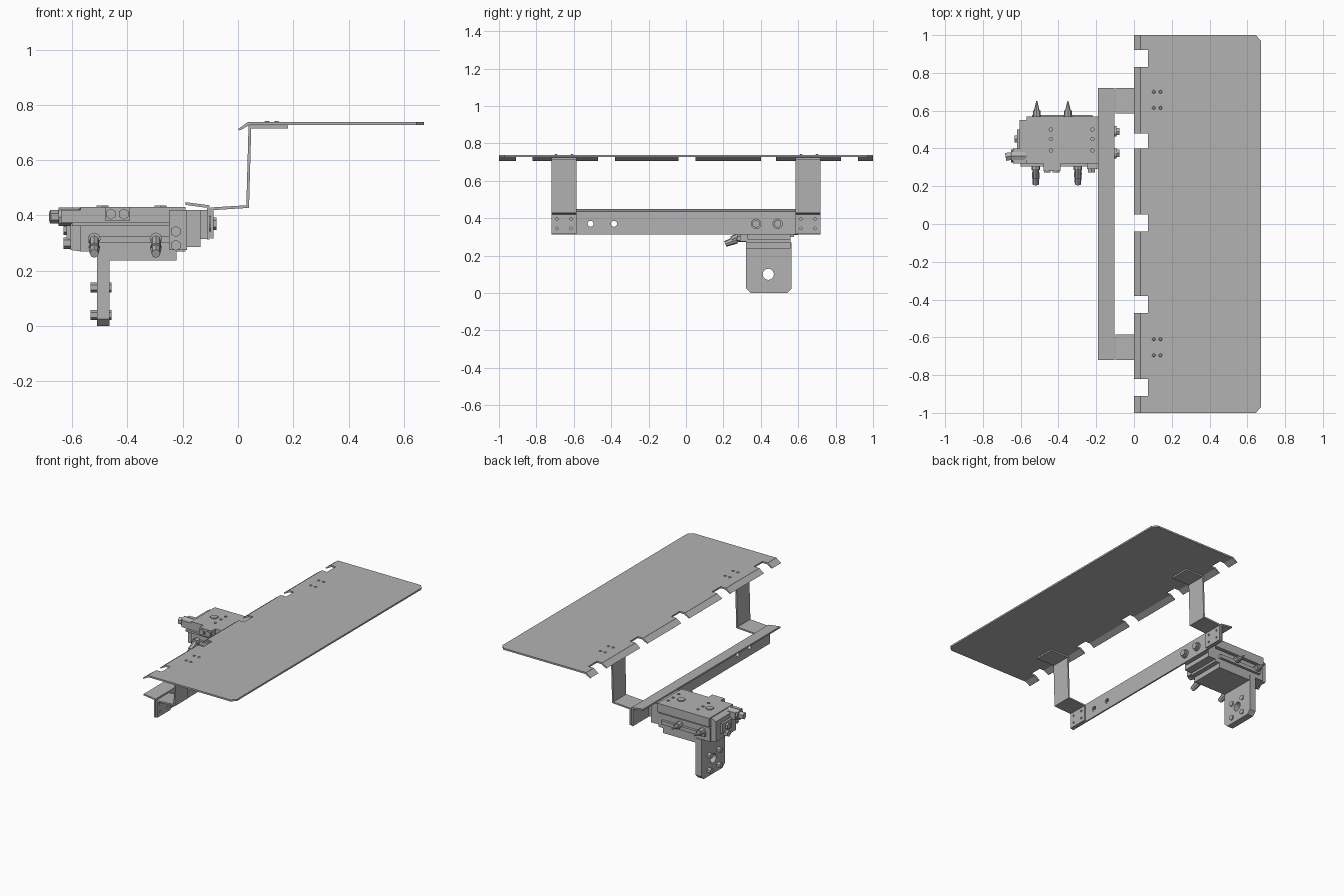
import bpy, bmesh
from mathutils import Vector

if "Cube" in bpy.data.objects:
    bpy.data.objects.remove(bpy.data.objects["Cube"])

steel = bpy.data.materials.new("grey_steel")
steel.use_nodes = True
GREY = (0.45, 0.45, 0.45, 1)
steel.diffuse_color = GREY
steel.node_tree.nodes["Principled BSDF"].inputs["Base Color"].default_value = GREY


def make(name, bm):
    bmesh.ops.recalc_face_normals(bm, faces=bm.faces)
    me = bpy.data.meshes.new(name)
    bm.to_mesh(me)
    bm.free()
    me.materials.append(steel)
    ob = bpy.data.objects.new(name, me)
    bpy.context.collection.objects.link(ob)
    return ob


def prism(name, pts, axis, a, b):
    """Extrude a flat outline along x, y or z from a to b."""
    put = {"x": lambda u, v: (a, u, v), "y": lambda u, v: (u, a, v),
           "z": lambda u, v: (u, v, a)}[axis]
    bm = bmesh.new()
    face = bm.faces.new([bm.verts.new(put(*p)) for p in pts])
    ext = bmesh.ops.extrude_face_region(bm, geom=[face])
    step = Vector([(b - a) * (axis == k) for k in "xyz"])
    bmesh.ops.translate(bm, vec=step, verts=[v for v in ext["geom"] if isinstance(v, bmesh.types.BMVert)])
    return make(name, bm)


def box(name, x0, x1, y0, y1, z0, z1):
    return prism(name, [(x0, y0), (x1, y0), (x1, y1), (x0, y1)], "z", z0, z1)


def rod(name, start, end, r, sides=6, r2=None):
    """Round or hexagonal rod, optionally tapered."""
    a, b = Vector(start), Vector(end)
    bm = bmesh.new()
    bmesh.ops.create_cone(bm, cap_ends=True, segments=sides, radius1=r,
                          radius2=r if r2 is None else r2, depth=(b - a).length)
    bm.transform((b - a).to_track_quat("Z", "Y").to_matrix().to_4x4())
    bmesh.ops.translate(bm, vec=(a + b) / 2, verts=bm.verts)
    return make(name, bm)


def sheet(name, path, y0, y1, t):
    """Bent strip following an x-z path."""
    bm = bmesh.new()
    rows = [[bm.verts.new((x, y, z)) for y in (y0, y1)] for x, z in path]
    for p, q in zip(rows, rows[1:]):
        bm.faces.new((p[0], p[1], q[1], q[0]))
    ob = make(name, bm)
    mod = ob.modifiers.new("thickness", "SOLIDIFY")
    mod.thickness, mod.offset, mod.use_even_offset = t, 0, True
    return ob


def drill(ob, start, end, r):
    cutter = rod("hole_cutter", start, end, r, 16)
    mod = ob.modifiers.new("hole", "BOOLEAN")
    mod.operation, mod.object, mod.solver = "DIFFERENCE", cutter, "EXACT"
    cutter.hide_render = True
    cutter.hide_set(True)
    bpy.context.view_layer.objects.active = ob
    for m in list(ob.modifiers):
        bpy.ops.object.modifier_apply(modifier=m.name)
    bpy.data.objects.remove(cutter)


# Shelf deck with notched edge and clipped outer corners
notches = [(-.91, -.82), (-.47, -.38), (-.04, .05), (.40, .48), (.83, .92)]
outline = [(.035, -1), (.645, -1), (.672, -.97), (.672, .97), (.645, 1), (.035, 1)]
for lo, hi in reversed(notches):
    outline += [(.035, hi), (.075, hi), (.075, lo), (.035, lo)]
prism("shelf_deck", outline, "z", .727, .738)

# Sloping lip tabs between the notches
edges = [-1] + [y for n in notches for y in n] + [1]
for lo, hi in zip(edges[::2], edges[1::2]):
    prism("shelf_lip", [(0, .712), (.036, .738), (.044, .728), (.006, .707)], "y", lo, hi)

# Angle rail with a raised flange
rail = sheet("rail", [(-.19, .443), (-.108, .432), (-.108, .313)], -.72, .72, .01)
for y in (-.51, -.385):
    drill(rail, (-.15, y, .37), (-.05, y, .37), .016)

# Folded hanger brackets and their fixings
for lo, hi in ((-.72, -.585), (.585, .72)):
    arm = sheet("hanger_bracket", [(.18, .72), (.043, .72), (.035, .432),
                                   (-.094, .424), (-.094, .316)], lo, hi, .01)
    for y in (lo + .03, hi - .03):
        for z in (.345, .395):
            drill(arm, (-.103, y, z), (-.085, y, z), .007)
    for y in (lo + .025, hi - .025) if lo < 0 else (lo + .03, hi - .02):
        for x in (.105, .14):
            rod("shelf_screw", (x, y, .735), (x, y, .742), .012, 8, .006)

# Clamp unit: top plate, guide core, lower carriage
top = box("clamp_top_plate", -.57, -.19, .32, .57, .372, .43)
for x in (-.44, -.22):
    for y in (.39, .45, .50):
        drill(top, (x, y, .41), (x, y, .45), .009)
box("clamp_guide", -.56, -.20, .345, .55, .35, .38)
box("clamp_carriage", -.57, -.19, .32, .56, .27, .362)
box("front_guide_bar", -.60, -.19, .305, .33, .362, .375)
box("front_tab", -.48, -.39, .28, .33, .38, .43)
for y in (.315, .565):
    box("side_rib", -.54, -.22, y - .01, y + .012, .30, .325)
for x in (-.49, -.28):
    rod("plate_bolt", (x, .45, .428), (x, .45, .436), .025)

# End block and adjusting screws
prism("end_block", [(-.57, .27), (-.605, .275), (-.605, .41), (-.57, .425)], "y", .34, .55)
box("end_cap", -.64, -.57, .32, .40, .375, .42)
rod("adjuster_shank", (-.57, .36, .395), (-.65, .36, .395), .034, 8)
rod("adjuster_head", (-.65, .36, .395), (-.68, .355, .395), .024)
for z in (.35, .30):
    rod("end_bolt", (-.60, .45, z), (-.632, .45, z), .021)
prism("lower_end_wedge", [(-.57, .28), (-.62, .32), (-.62, .38), (-.57, .38)], "y", .40, .50)

# Mount joining the unit to the rail
box("rail_mount", -.19, -.135, .33, .56, .285, .42)
box("rail_spacer", -.135, -.112, .35, .55, .315, .42)
for y in (.375, .49):
    rod("rail_washer", (-.105, y, .37), (-.092, y, .37), .028, 12)
    rod("rail_bolt", (-.10, y, .37), (-.077, y, .37), .022)
box("side_cheek", -.25, -.185, .29, .33, .275, .42)

# Front clamp screws, rear spikes and front hex bolts
for x in (-.52, -.297):
    rod("screw_boss", (x, .33, .315), (x, .285, .315), .023, 8)
    rod("screw_stem", (x, .295, .312), (x, .245, .285), .018, 8)
    rod("screw_tip", (x, .27, .285), (x, .21, .262), .021, 8, .016)
for x in (-.515, -.35):
    rod("rear_collar", (x, .56, .33), (x, .60, .33), .021, 8)
    rod("rear_spike", (x, .60, .33), (x, .65, .33), .015, 8, .003)
for x, z in ((-.46, .405), (-.413, .405), (-.225, .342), (-.225, .292)):
    rod("front_bolt", (x, .32, z), (x, .272, z), .02)

# Lower angle bracket with clipped corners
box("angle_foot_top", -.51, -.222, .32, .56, .237, .272)
plate = prism("angle_foot_plate", [(.32, .27), (.32, .025), (.345, 0), (.54, 0), (.565, .025), (.565, .27)],
              "x", -.51, -.465)
drill(plate, (-.55, .44, .10), (-.43, .44, .10), .03)
for y in (.39, .49):
    for z in (.04, .14):
        rod("foot_bolt", (-.533, y, z), (-.458, y, z), .018)
